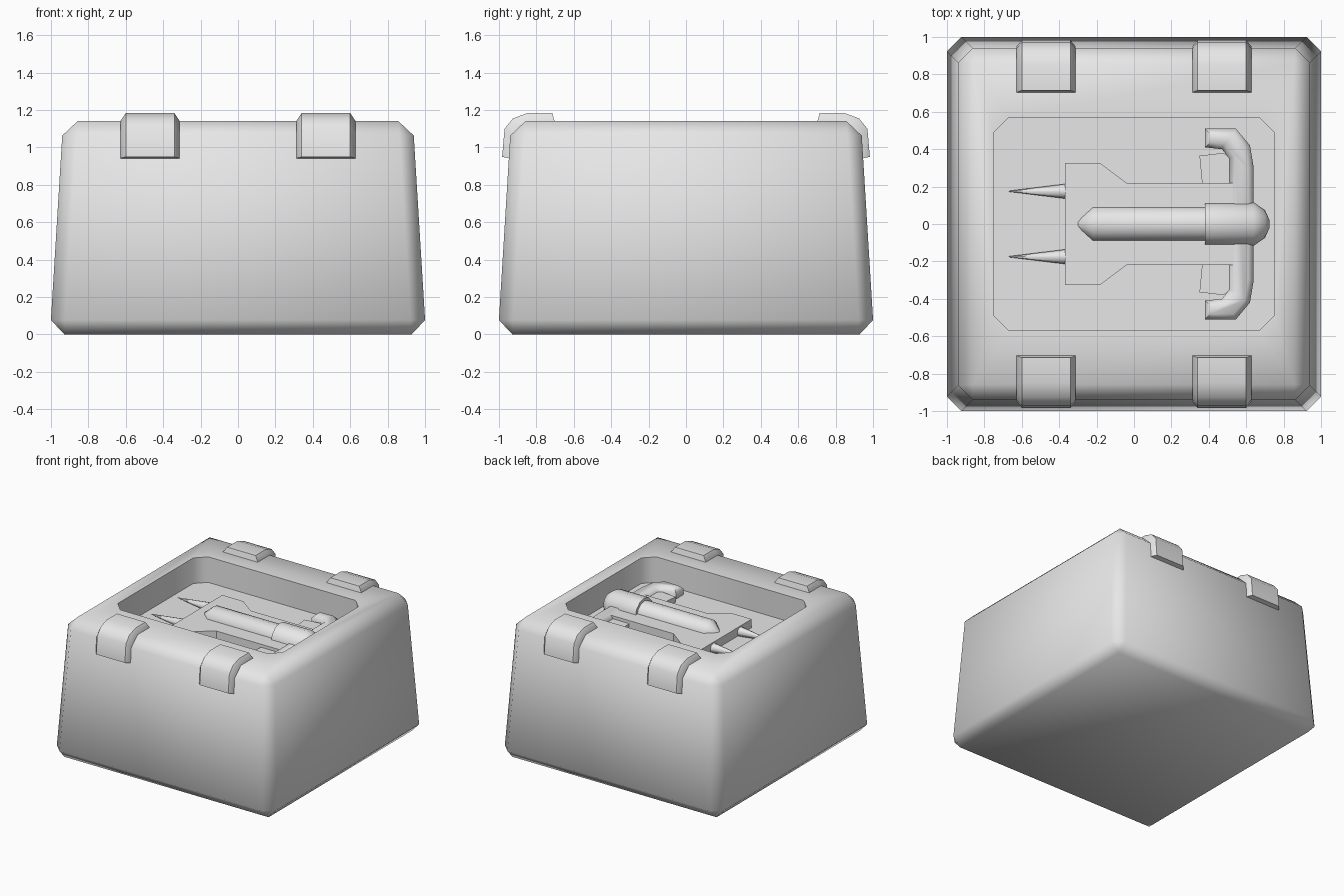
import bpy, bmesh, math
from mathutils import Matrix

if "Cube" in bpy.data.objects:
    bpy.data.objects.remove(bpy.data.objects["Cube"])

grey = bpy.data.materials.new("light_grey")
grey.diffuse_color = (0.8, 0.8, 0.8, 1)
grey.use_nodes = True
grey.node_tree.nodes["Principled BSDF"].inputs["Base Color"].default_value = grey.diffuse_color
FLOOR = 0.93


def finish(name, bm, angle=50):
    bmesh.ops.recalc_face_normals(bm, faces=bm.faces)
    me = bpy.data.meshes.new(name)
    bm.to_mesh(me)
    bm.free()
    ob = bpy.data.objects.new(name, me)
    bpy.context.collection.objects.link(ob)
    me.materials.append(grey)
    smooth(ob, angle)
    return ob


def smooth(ob, angle):
    bpy.ops.object.select_all(action='DESELECT')
    ob.select_set(True)
    bpy.context.view_layer.objects.active = ob
    bpy.ops.object.shade_smooth_by_angle(angle=math.radians(angle))


def prism(name, pts, z0, z1, bevel=0, angle=50):
    """Flat outline extruded upwards, optionally with bevelled top edges."""
    bm = bmesh.new()
    low = bm.faces.new([bm.verts.new((x, y, z0)) for x, y in pts])
    ext = bmesh.ops.extrude_face_region(bm, geom=[low], use_keep_orig=True)
    top = [v for v in ext['geom'] if isinstance(v, bmesh.types.BMVert)]
    for v in top:
        v.co.z = z1
    if bevel:
        edges = [e for e in bm.edges if all(v in top for v in e.verts)]
        bmesh.ops.bevel(bm, geom=edges, offset=bevel, segments=1, affect='EDGES')
    return finish(name, bm, angle)


def lathe_x(name, rings, sides, y=0, z=0):
    """Round body along x from (x, radius) rings."""
    bm = bmesh.new()
    loops = []
    for x, r in rings:
        loops.append([bm.verts.new((x, y + r * math.cos(a), z + r * math.sin(a)))
                      for a in (2 * math.pi * i / sides for i in range(sides))])
    for a, b in zip(loops, loops[1:]):
        for i in range(sides):
            j = (i + 1) % sides
            bm.faces.new((a[i], a[j], b[j], b[i]))
    bm.faces.new(loops[0])
    bm.faces.new(loops[-1])
    return finish(name, bm)


# tapered body with chamfered edges
bm = bmesh.new()
bmesh.ops.create_cube(bm, size=2)
for v in bm.verts:
    s = 0.935 if v.co.z > 0 else 1.005
    v.co = (v.co.x * s, v.co.y * s, 1.14 if v.co.z > 0 else 0)
bmesh.ops.bevel(bm, geom=bm.edges[:], offset=0.077, segments=1, affect='EDGES')
body = finish("body", bm)

# recess in the top
quarter = [(0.75, 0.49), (0.67, 0.57)]
octagon = (quarter + [(-x, y) for x, y in reversed(quarter)]
           + [(-x, -y) for x, y in quarter] + [(x, -y) for x, y in reversed(quarter)])
cutter = prism("recess_cutter", octagon, FLOOR, 1.4)
cutter.hide_render = True
mod = body.modifiers.new("recess", 'BOOLEAN')
mod.operation = 'DIFFERENCE'
mod.solver = 'EXACT'
mod.object = cutter
bpy.context.view_layer.objects.active = body
bpy.ops.object.modifier_apply(modifier="recess")
bpy.data.objects.remove(cutter)
smooth(body, 50)

# four corner clips wrapped over the top edges
inner = [(0.70, 1.13), (0.85, 1.13), (0.89, 1.11), (0.93, 1.06), (0.94, 0.94)]
outer = [(0.715, 1.183), (0.85, 1.183), (0.925, 1.155), (0.97, 1.10), (0.983, 0.95)]
for cx in (-0.47, 0.47):
    for s in (-1, 1):
        bm = bmesh.new()
        rows = []
        for (yi, zi), (yo, zo) in zip(inner, outer):
            ym, zm = yi + (yo - yi) * 0.25, zi + (zo - zi) * 0.25
            rows.append([bm.verts.new((cx + dx, s * y, z)) for dx, y, z in (
                (-0.157, yi, zi), (-0.157, ym, zm), (-0.13, yo, zo),
                (0.13, yo, zo), (0.157, ym, zm), (0.157, yi, zi))])
        for a, b in zip(rows, rows[1:]):
            for i in range(6):
                j = (i + 1) % 6
                bm.faces.new((a[i], a[j], b[j], b[i]))
        bm.faces.new(rows[0])
        bm.faces.new(rows[-1])
        finish("clip", bm)

# relief inside the recess: flared base plate
half = [(-0.37, 0.325), (-0.18, 0.325), (-0.04, 0.22), (0.55, 0.22)]
prism("relief_plate", half + [(x, -y) for x, y in reversed(half)],
      FLOOR - 0.01, 1.0, 0, 30)

# curved cross bar with hooked ends
bar = [(0.51, 0), (0.51, 0.35), (0.47, 0.40), (0.38, 0.41), (0.38, 0.51),
       (0.545, 0.51), (0.62, 0.42), (0.64, 0.30), (0.64, 0)]
prism("cross_bar", bar[1:-1] + [(x, -y) for x, y in reversed(bar[1:-1])],
      FLOOR - 0.01, 1.01, 0.03)

# side fins and front spikes
for s in (-1, 1):
    fin = [(0.365, 0.21), (0.35, 0.365), (0.48, 0.38), (0.515, 0.35), (0.515, 0.21)]
    prism("side_fin", [(x, s * y) for x, y in fin], FLOOR - 0.01, 0.975, 0, 30)
    lathe_x("spike", [(-0.67, 0.002), (-0.36, 0.04)], 8, s * 0.175, 0.955)

# central tube with pointed nose, and the wider rear pod
lathe_x("central_tube", [(-0.32, 0.003), (-0.22, 0.093), (0.45, 0.093)], 12, 0, 0.98)
lathe_x("rear_pod", [(0.38, 0.116), (0.64, 0.116), (0.70, 0.075), (0.725, 0.02)],
        12, 0, 0.98)
